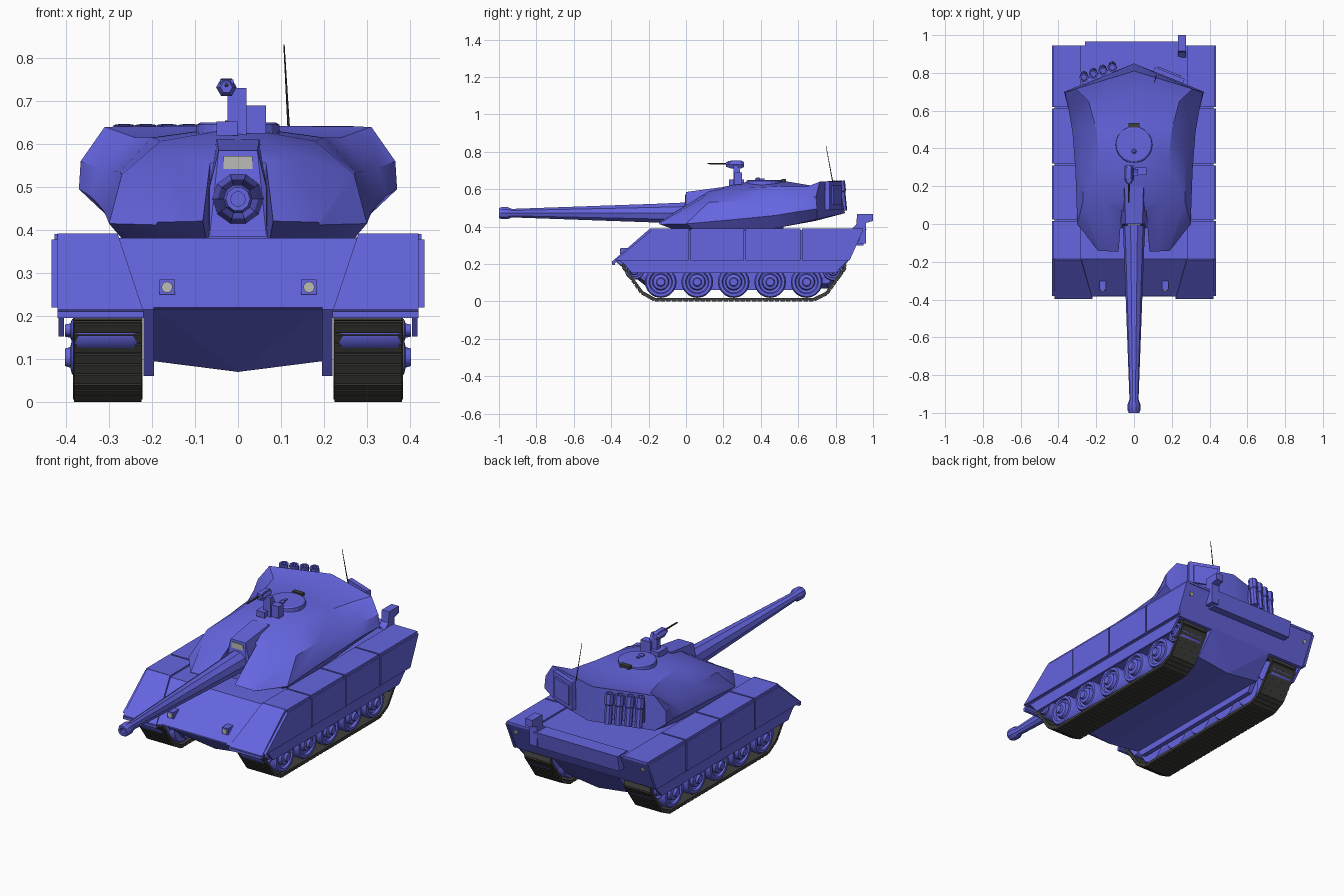
import bpy, bmesh, math
from mathutils import Vector as V, Matrix

if "Cube" in bpy.data.objects:
    bpy.data.objects.remove(bpy.data.objects["Cube"])

def mat(name, c):
    m = bpy.data.materials.new(name)
    m.diffuse_color = (*c, 1)
    m.use_nodes = True
    m.node_tree.nodes["Principled BSDF"].inputs["Base Color"].default_value = m.diffuse_color
    return m

BLUE = mat("blue_paint", (.13, .13, .75))
DARK = mat("dark_rubber", (.05, .05, .047))
GLASS = mat("pale_glass", (.5, .5, .47))

def finish(name, bm, m=BLUE, mirror=False, smooth=False):
    bmesh.ops.recalc_face_normals(bm, faces=bm.faces[:])
    me = bpy.data.meshes.new(name)
    bm.to_mesh(me)
    bm.free()
    me.materials.append(m)
    ob = bpy.data.objects.new(name, me)
    bpy.context.collection.objects.link(ob)
    if smooth:
        bpy.ops.object.select_all(action='DESELECT')
        ob.select_set(True)
        bpy.context.view_layer.objects.active = ob
        bpy.ops.object.shade_smooth_by_angle(angle=math.radians(smooth))
    if mirror:
        ob.modifiers.new("mirror", 'MIRROR').use_mirror_merge = mirror == 'merge'
    return ob

def hull(name, pts, m=BLUE, mirror=False):
    bm = bmesh.new()
    for p in pts:
        bm.verts.new(p)
    bmesh.ops.convex_hull(bm, input=bm.verts[:])
    bmesh.ops.dissolve_limit(bm, angle_limit=.01, verts=bm.verts[:], edges=bm.edges[:])
    return finish(name, bm, m, mirror)

def box(name, x, y, z, m=BLUE, mirror=False, turn=0):
    c = V((sum(x) / 2, sum(y) / 2, sum(z) / 2))
    r = Matrix.Rotation(turn, 3, 'Z')
    return hull(name, [c + r @ (V((a, b, d)) - c) for a in x for b in y for d in z], m, mirror)

def prism(name, prof, x0, x1, m=BLUE, mirror=False):
    bm = bmesh.new()
    f = bm.faces.new([bm.verts.new((x0, y, z)) for y, z in prof])
    ext = bmesh.ops.extrude_face_region(bm, geom=[f], use_keep_orig=True)
    for v in ext['geom']:
        if isinstance(v, bmesh.types.BMVert):
            v.co.x = x1
    return finish(name, bm, m, mirror)

def lathe(name, prof, origin, axis, n=16, m=BLUE, mirror=False, smooth=False):
    # prof: (radius, distance along axis)
    bm = bmesh.new()
    q = V((0, 0, 1)).rotation_difference(V(axis).normalized())
    rings = [[bm.verts.new(V(origin) + q @ V((r * math.cos(2 * math.pi * k / n),
              r * math.sin(2 * math.pi * k / n), t))) for k in range(n)] for r, t in prof]
    for a, b in zip(rings, rings[1:]):
        for k in range(n):
            bm.faces.new((a[k], a[k - 1], b[k - 1], b[k]))
    bm.faces.new(rings[0])
    bm.faces.new(rings[-1])
    return finish(name, bm, m, mirror, smooth)

# Hull: upper block and keeled lower tub
prism("upper_hull", [(-.385, .215), (-.185, .382), (.945, .382), (.865, .215)], -.42, .42)
hull("lower_hull", [(s * x, y, z) for s in (-1, 1) for x, y, z in
     [(.197, -.385, .22), (.197, -.2, .095), (0, -.2, .07), (.197, .76, .095), (0, .76, .07), (.197, .87, .22)]])
prism("suspension_side_plate", [(-.3, .215), (-.17, .06), (.69, .06), (.8, .215)], .195, .22, mirror=True)

# Sloped front fenders, side skirts and deck panels
hull("front_fender", [(x, y + d, z - d) for d in (0, .012) for x, y, z in
     [(.28, -.19, .392), (.42, -.19, .392), (.22, -.397, .212), (.42, -.397, .212)]], mirror=True)
box("fender_lip", (.22, .42), (-.395, -.38), (.195, .215), mirror=True)
cuts = [-.19, .02, .315, .615, .95]
for i in range(4):
    a, b = cuts[i] + .004, cuts[i + 1] - .004
    lo_a, lo_b = (-.38 if i == 0 else a), (.875 if i == 3 else b)
    prism(f"side_skirt_{i}", [(a, .378), (b, .378), (lo_b, .22), (lo_a, .22)], .42, .434, mirror=True)
    box(f"deck_panel_{i}", (.28, .427), (a, b), (.378, .391), mirror=True)
prism("lower_skirt", [(-.36, .22), (-.33, .2), (-.29, .152), (.8, .152), (.865, .22)], .405, .418, mirror=True)

# Headlights and rear fittings
box("headlight_box", (.147, .183), (-.35, -.29), (.25, .285), mirror=True)
lathe("headlight_lens", [(.013, 0), (.013, .004)], (.165, -.35, .267), (0, -1, 0), 12, GLASS, True)
prism("rear_bin", [(.88, .388), (.965, .388), (.948, .3), (.88, .3)], -.26, .25)
prism("rear_phone_box", [(.88, .38), (.91, .41), (.915, .468), (1, .468), (1, .43),
      (.962, .42), (.962, .31), (.9, .31)], .232, .276)
lathe("tail_light", [(.011, 0), (.011, .012)], (.385, .918, .335), (0, 1, -.45), 10, GLASS, True)

# Running gear: road wheels and end wheels
def wheel(name, y, z, r):
    k = r / .085
    prof = [(.05, .235), (.08, .235), (.085, .245), (.085, .37), (.078, .382), (.063, .382), (.058, .37),
            (.045, .366), (.04, .386), (.024, .39), (.02, .402), (.008, .402)]
    lathe(name, [(a * k, t) for a, t in prof], (0, y, z), (1, 0, 0), 20, mirror=True, smooth=30)

for i in range(5):
    wheel(f"road_wheel_{i}", -.135 + .195 * i, .104, .085)
wheel("front_idler", -.275, .168, .052)
wheel("rear_sprocket", .785, .165, .055)

# Tracks: thin closed band with raised pads
path = [V(p) for p in [(-.17, .006), (.685, .006), (.755, .04), (.855, .18), (.845, .215), (.8, .232),
                       (-.28, .232), (-.33, .215), (-.34, .185), (-.24, .045)]]
bm = bmesh.new()
n = len(path)
ring = []
for i, p in enumerate(path):
    d = ((p - path[i - 1]).normalized() + (path[(i + 1) % n] - p).normalized()).normalized()
    q = p + V((-d.y, d.x)) * .014
    ring.append([bm.verts.new((x, *c)) for x, c in [(.222, p), (.384, p), (.384, q), (.222, q)]])
for i in range(n):
    for k in range(4):
        bm.faces.new((ring[i - 1][k], ring[i - 1][k - 1], ring[i][k - 1], ring[i][k]))
for i, p in enumerate(path):
    e = path[(i + 1) % n] - p
    L, d = e.length, e.normalized()
    num = max(1, round(L / .031))
    for j in range(num):
        c = p + d * L * (j + .5) / num
        M = Matrix.Translation((.303, *(c + V((d.y, -d.x)) * .002))) @ \
            Matrix.Rotation(math.atan2(d.y, d.x), 4, 'X') @ Matrix.Diagonal((.158, .024, .008, 1))
        bmesh.ops.create_cube(bm, size=1, matrix=M)
finish("track", bm, DARK, True)

# Turret: half loft of stations front to back, mirrored, with a gun notch cut out
st = [[(-.05, .38), (.18, -.05, .38), (.19, -.14, .412), (.188, -.142, .418), (.12, -.145, .42), (-.145, .422)],
      [(.05, .38), (.27, .05, .38), (.30, 0, .415), (.27, .12, .53), (.15, .12, .572), (.12, .595)],
      [(.3, .38), (.27, .3, .38), (.31, .28, .44), (.275, .32, .535), (.18, .32, .607), (.32, .638)],
      [(.47, .39), (.27, .47, .39), (.325, .48, .46), (.295, .54, .537), (.2, .5, .615), (.53, .643)],
      [(.69, .43), (.285, .6, .415), (.345, .6, .48), (.325, .6, .545), (.24, .65, .615), (.69, .616)],
      [(.85, .472), (.3, .7, .44), (.37, .7, .495), (.366, .695, .56), (.31, .715, .64), (.81, .643)]]
bm = bmesh.new()
rows = [[bm.verts.new(p if len(p) == 3 else (0, *p)) for p in s] for s in st]
for a, b in zip(rows, rows[1:]):
    for k in range(5):
        bm.faces.new((a[k], a[k + 1], b[k + 1], b[k]))
bm.faces.new(rows[0])
bm.faces.new(rows[-1])
turret = finish("turret", bm, BLUE, 'merge', 28)
cutter = hull("gun_notch_cutter", [(s * x, y, z) for s in (-1, 1) for z in (.3, .8)
              for x, y in [(.09, -.25), (.065, .07)]])
cutter.hide_render = True
cutter.hide_viewport = True
cut = turret.modifiers.new("notch", 'BOOLEAN')
cut.object = cutter
cut.solver = 'EXACT'
lathe("turret_ring", [(.25, .37), (.25, .4)], (0, .27, 0), (0, 0, 1), 24)

# Gun housing, sight window and barrel
hull("gun_housing", [(s * x, y, z) for s in (-1, 1) for x, y, z in
     [(.066, -.02, .385), (.066, .09, .385), (.066, 0, .5), (.045, 0, .585), (.05, .2, .612), (.07, .2, .5)]])
box("sight_window", (-.034, .034), (-.006, .01), (.542, .572), GLASS)
lathe("gun_barrel", [(.062, -.05), (.06, .0), (.053, .15), (.024, .93), (.034, .955), (.034, .985), (.028, 1),
      (.017, 1), (.017, .95)], (0, 0, .472), (0, -1, 0), 10, smooth=25)

# Cupola on the roof
lathe("cupola_ring", [(.098, .62), (.096, .645), (.088, .65)], (0, .42, 0), (0, 0, 1), 20)
lathe("cupola_knob", [(.014, .645), (.014, .655), (.006, .662)], (0, .385, 0), (0, 0, 1), 8)
box("hatch_handle", (-.006, .006), (.37, .42), (.645, .657))
box("hatch_hinge", (-.03, .03), (.51, .535), (.638, .655), DARK)

# Remote machine gun: pedestal, side box, head and barrel
prism("mount_post", [(.255, .62), (.288, .62), (.288, .705), (.275, .73), (.255, .73)], -.025, .02)
box("ammo_box", (.005, .065), (.26, .3), (.625, .69))
box("mount_foot", (-.05, 0), (.23, .31), (.62, .652))
lathe("gun_head", [(.015, -.31), (.024, -.295), (.024, -.24), (.014, -.215)], (-.027, 0, .732), (0, -1, 0), 6)
box("gun_head_cover", (-.042, -.01), (.225, .3), (.735, .75))
lathe("machine_gun_barrel", [(.005, -.23), (.004, -.115)], (-.027, 0, .737), (0, -1, 0), 6, DARK)

# Smoke tubes on the rear left face, stowage frame on the rear right face
box("tube_rack", (-.28, -.1), (.77, .795), (.5, .62), turn=.38)
for i in range(4):
    t = i / 3
    lathe(f"smoke_tube_{i}", [(.02, 0), (.02, .1), (.024, .105), (.024, .16), (.015, .16), (.015, .13)],
          (-.265 + .15 * t, .79 + .052 * t, .485), (0, -.1, 1), 8)
box("rear_stowage_frame", (.1, .27), (.775, .8), (.49, .642), turn=-.38)
box("rear_stowage_inset", (.12, .25), (.79, .81), (.515, .62), turn=-.38)

# Whip antenna
lathe("antenna", [(.003, 0), (.0015, .2)], (.118, .785, .635), (-.011, -.036, .195), 6, DARK)
